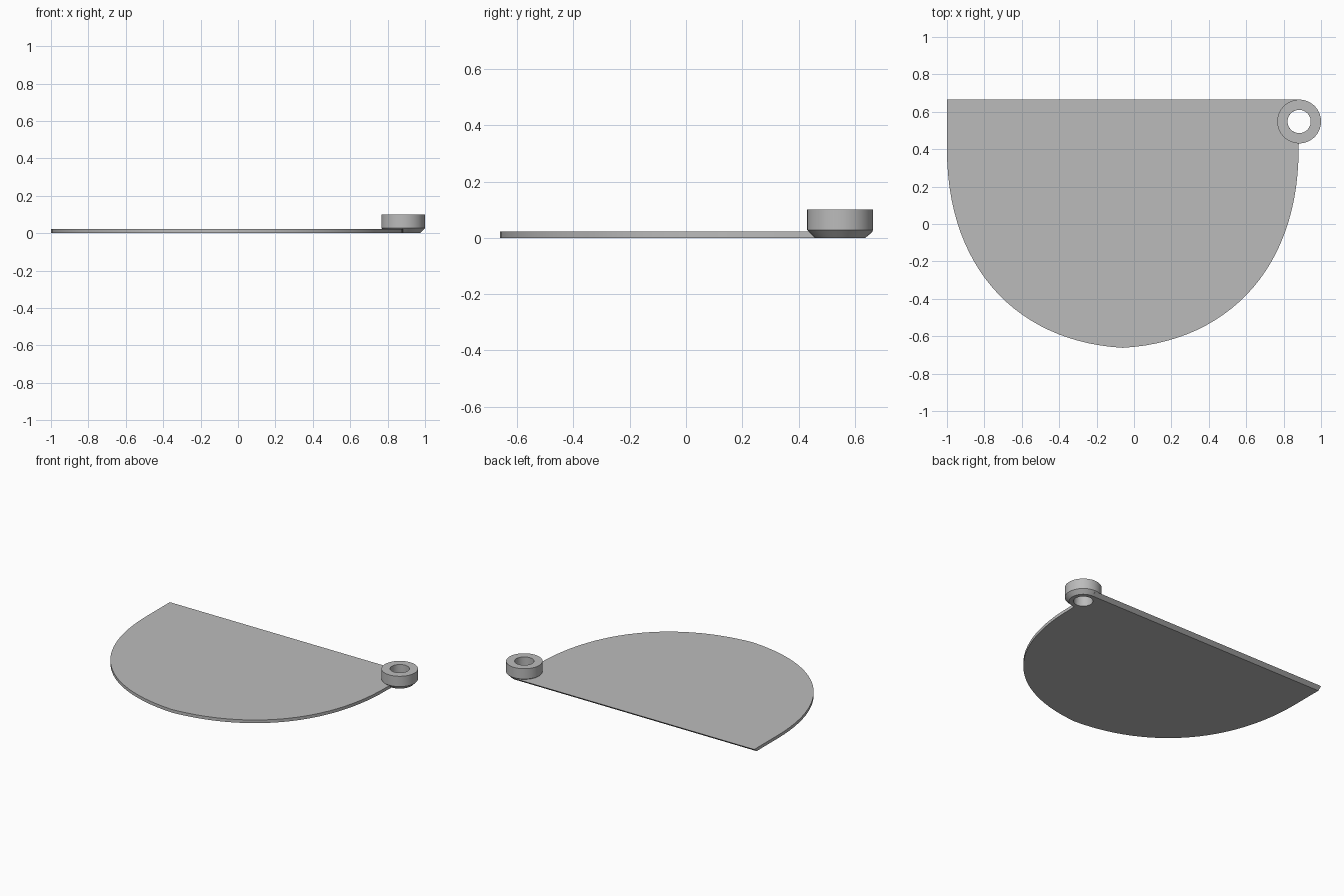
import bpy, bmesh, math
from mathutils import Vector
from mathutils.geometry import interpolate_bezier

cube = bpy.data.objects.get("Cube")
if cube:
    bpy.data.objects.remove(cube, do_unlink=True)

grey = bpy.data.materials.new("plain grey")
grey.use_nodes = True
COLOUR = (0.5, 0.5, 0.5, 1)
grey.diffuse_color = COLOUR
grey.node_tree.nodes["Principled BSDF"].inputs["Base Color"].default_value = COLOUR

HUB = Vector((0.883, 0.548))
HOLE_R, HUB_R, FOOT_R = 0.062, 0.117, 0.09
BACK, THICK, HEIGHT, CHAMFER = 0.665, 0.022, 0.1, 0.027
MID_X, HALF_W = -0.06, 0.94


def finish(bm, name):
    bmesh.ops.recalc_face_normals(bm, faces=bm.faces)
    mesh = bpy.data.meshes.new(name)
    bm.to_mesh(mesh)
    bm.free()
    mesh.materials.append(grey)
    obj = bpy.data.objects.new(name, mesh)
    bpy.context.collection.objects.link(obj)
    bpy.ops.object.select_all(action="DESELECT")
    obj.select_set(True)
    bpy.context.view_layer.objects.active = obj
    bpy.ops.object.shade_smooth_by_angle(angle=math.radians(25))
    return obj


# Rounded plate: half curve mirrored about its middle, notched around the hub hole
half = interpolate_bezier(Vector((-HALF_W, 0.4)), Vector((-HALF_W, -0.24)),
                          Vector((-0.56, -0.63)), Vector((0, -0.662)), 28)
left = [(MID_X + p.x, p.y) for p in half]
right = [(MID_X - p.x, p.y) for p in reversed(half[:-1])]
notch = []
for i in range(17):
    a = -math.pi / 2 - math.pi * i / 16
    notch.append((HUB.x + HOLE_R * math.cos(a), HUB.y + HOLE_R * math.sin(a)))
outline = [(-1, BACK)] + left + right + notch + [(0.88, BACK)]

bm = bmesh.new()
top = [bm.verts.new((x, y, THICK)) for x, y in outline]
# The back edge slopes in underneath
low = [bm.verts.new((x, y - CHAMFER if y == BACK else y, 0)) for x, y in outline]
bm.faces.new(top)
bm.faces.new(low[::-1])
for i in range(len(top)):
    j = (i + 1) % len(top)
    bm.faces.new((top[i], low[i], low[j], top[j]))
finish(bm, "rounded_plate")

# Pivot ring with a chamfered foot and a through hole
profile = [(HOLE_R, 0), (FOOT_R, 0), (HUB_R, CHAMFER), (HUB_R, HEIGHT), (HOLE_R, HEIGHT)]
SIDES = 64
bm = bmesh.new()
rings = []
for r, z in profile:
    angles = [math.tau * k / SIDES for k in range(SIDES)]
    rings.append([bm.verts.new((HUB.x + r * math.cos(a), HUB.y + r * math.sin(a), z))
                  for a in angles])
for i, ring in enumerate(rings):
    following = rings[(i + 1) % len(rings)]
    for k in range(SIDES):
        n = (k + 1) % SIDES
        bm.faces.new((ring[k], ring[n], following[n], following[k]))
finish(bm, "pivot_ring")
